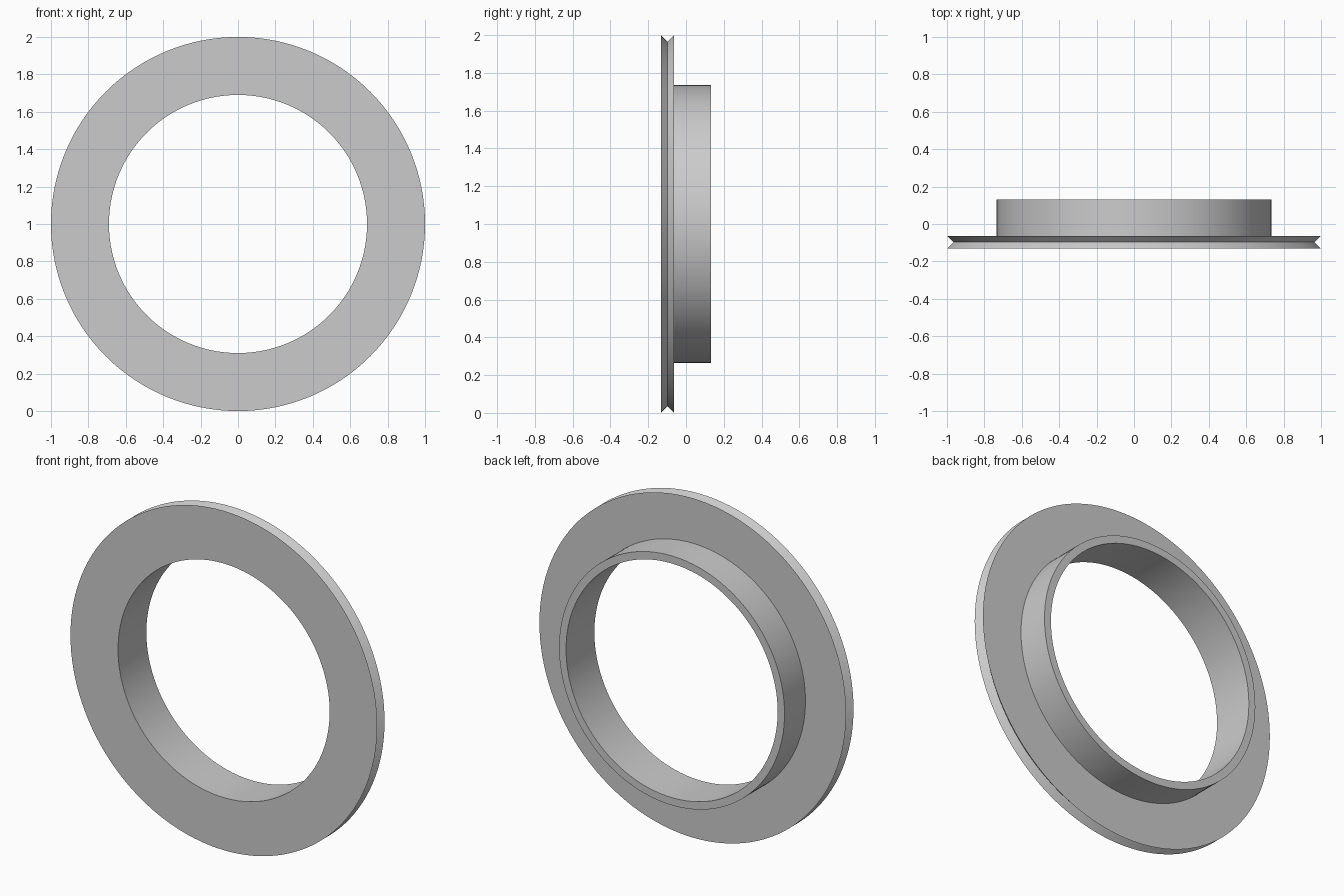
import bpy
import bmesh
from math import cos, sin, tau, radians

cube = bpy.data.objects.get("Cube")
if cube:
    bpy.data.objects.remove(cube, do_unlink=True)

SEGMENTS = 128
CENTRE_Z = 1.0

# Closed cross-section as (radius, y): grooved flange, then collar
PROFILE = [
    (0.69, -0.132),
    (1.0, -0.132),
    (0.965, -0.0975),
    (1.0, -0.063),
    (0.735, -0.063),
    (0.735, 0.132),
    (0.69, 0.132),
]


def make_material(name, rgb):
    mat = bpy.data.materials.new(name)
    mat.use_nodes = True
    colour = (*rgb, 1.0)
    mat.diffuse_color = colour
    mat.node_tree.nodes["Principled BSDF"].inputs["Base Color"].default_value = colour
    return mat


def lathe(name, profile, material):
    """Revolve a closed profile around the y axis."""
    bm = bmesh.new()
    rings = []
    for i in range(SEGMENTS):
        a = tau * i / SEGMENTS
        rings.append([bm.verts.new((r * cos(a), y, CENTRE_Z + r * sin(a)))
                      for r, y in profile])
    count = len(profile)
    for i, ring in enumerate(rings):
        following = rings[(i + 1) % SEGMENTS]
        for j in range(count):
            k = (j + 1) % count
            bm.faces.new((ring[j], ring[k], following[k], following[j]))
    bmesh.ops.recalc_face_normals(bm, faces=bm.faces)
    mesh = bpy.data.meshes.new(name)
    bm.to_mesh(mesh)
    bm.free()
    mesh.materials.append(material)
    obj = bpy.data.objects.new(name, mesh)
    bpy.context.collection.objects.link(obj)
    return obj


# Flanged ring with a V-groove around its rim
grey = make_material("light_grey", (0.6, 0.6, 0.6))
ring = lathe("flanged_ring", PROFILE, grey)
bpy.ops.object.select_all(action="DESELECT")
ring.select_set(True)
bpy.context.view_layer.objects.active = ring
bpy.ops.object.shade_smooth_by_angle(angle=radians(30))
